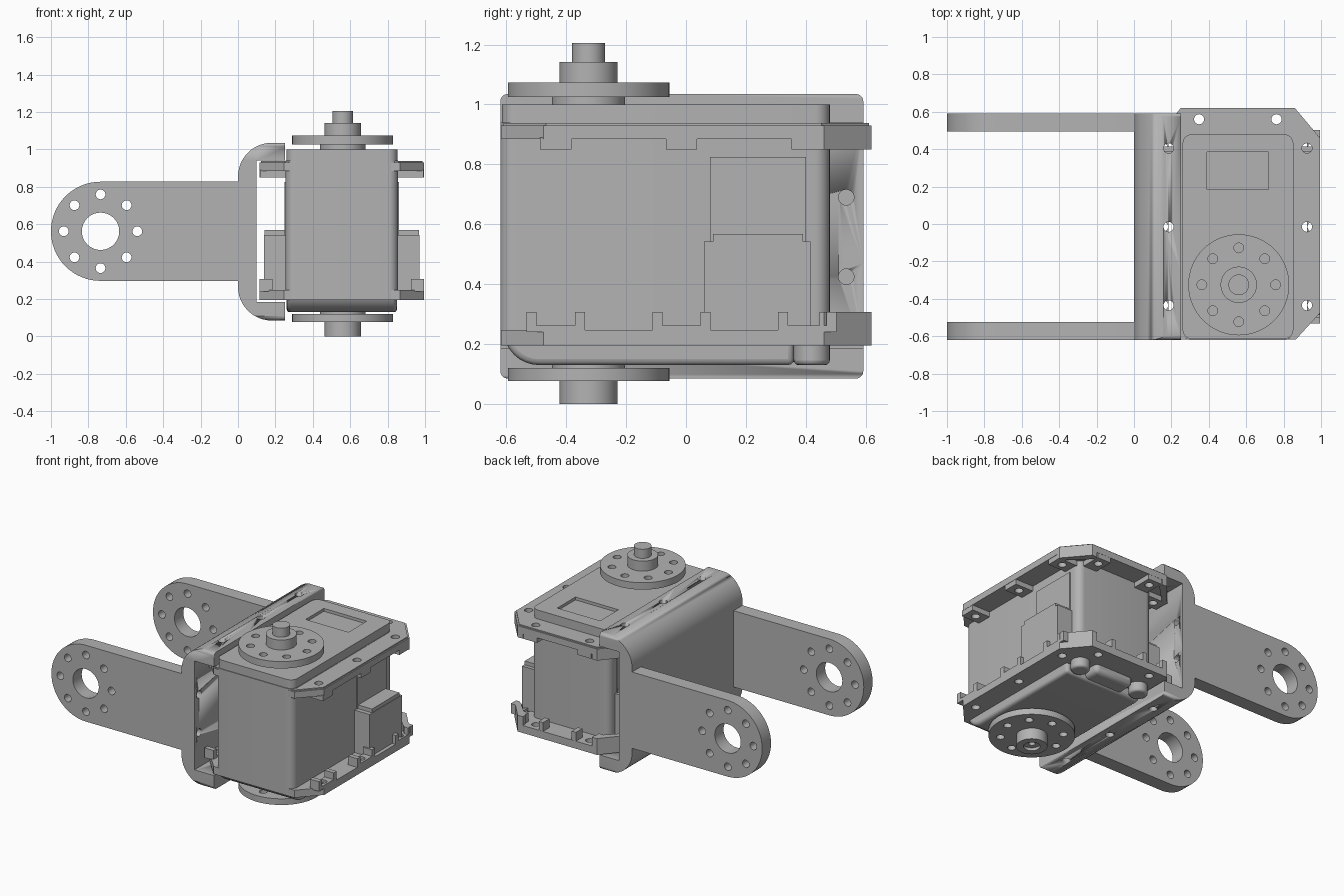
import bpy, bmesh
from math import sin, cos, pi, radians
from mathutils import Matrix

cube = bpy.data.objects.get("Cube")
if cube:
    bpy.data.objects.remove(cube, do_unlink=True)

grey = bpy.data.materials.new("metal_grey")
grey.use_nodes = True
grey.diffuse_color = (0.45, 0.45, 0.45, 1)
grey.node_tree.nodes["Principled BSDF"].inputs["Base Color"].default_value = grey.diffuse_color

# Local x, y, z axes of each drawing plane
PLANES = {
    "XY": Matrix.Identity(3),
    "XZ": Matrix(((1, 0, 0), (0, 0, -1), (0, 1, 0))),
    "YZ": Matrix(((0, 0, 1), (1, 0, 0), (0, 1, 0))),
}


def circle(x, y, r, n=32):
    return [(x + r * cos(2 * pi * i / n), y + r * sin(2 * pi * i / n)) for i in range(n)]


def arc(x, y, r, start, end, n=8):
    angles = [radians(start + (end - start) * i / n) for i in range(n + 1)]
    return [(x + r * cos(a), y + r * sin(a)) for a in angles]


def rect(x0, x1, y0, y1, r=0.0):
    if not r:
        return [(x0, y0), (x1, y0), (x1, y1), (x0, y1)]
    return (arc(x1 - r, y1 - r, r, 0, 90) + arc(x0 + r, y1 - r, r, 90, 180)
            + arc(x0 + r, y0 + r, r, 180, 270) + arc(x1 - r, y0 + r, r, 270, 360))


def ring(x, y, radius, r):
    """Eight small holes around a centre."""
    return [circle(px, py, r, 20) for px, py in circle(x, y, radius, 8)]


def finish(ob):
    bpy.ops.object.select_all(action="DESELECT")
    ob.select_set(True)
    bpy.context.view_layer.objects.active = ob
    bpy.ops.object.shade_smooth_by_angle(angle=radians(35))


def slab(name, outline, low, high, holes=(), plane="XY", bevel=0.0):
    """Extrude a flat outline with holes between two levels."""
    curve = bpy.data.curves.new(name, "CURVE")
    curve.dimensions, curve.fill_mode = "2D", "BOTH"
    curve.extrude = (high - low) / 2
    for loop in [outline, *holes]:
        spline = curve.splines.new("POLY")
        spline.points.add(len(loop) - 1)
        for point, (x, y) in zip(spline.points, loop):
            point.co = (x, y, 0, 1)
        spline.use_cyclic_u = True
    temp = bpy.data.objects.new(name + "_curve", curve)
    bpy.context.collection.objects.link(temp)
    graph = bpy.context.evaluated_depsgraph_get()
    mesh = bpy.data.meshes.new_from_object(temp.evaluated_get(graph))
    bpy.data.objects.remove(temp, do_unlink=True)
    level = (low + high) / 2 * (-1 if plane == "XZ" else 1)
    mesh.transform(PLANES[plane].to_4x4() @ Matrix.Translation((0, 0, level)))
    bm = bmesh.new()
    bm.from_mesh(mesh)
    bmesh.ops.remove_doubles(bm, verts=bm.verts, dist=0.0001)
    bmesh.ops.dissolve_limit(bm, angle_limit=0.01, verts=bm.verts, edges=bm.edges)
    bmesh.ops.recalc_face_normals(bm, faces=bm.faces)
    bm.to_mesh(mesh)
    bm.free()
    mesh.materials.clear()
    mesh.materials.append(grey)
    ob = bpy.data.objects.new(name, mesh)
    bpy.context.collection.objects.link(ob)
    finish(ob)
    if bevel:
        mod = ob.modifiers.new("Bevel", "BEVEL")
        mod.width, mod.segments, mod.limit_method = bevel, 3, "ANGLE"
        mod.angle_limit = radians(50)
    return ob


def boolean(ob, cutter, operation):
    mod = ob.modifiers.new(operation.title(), "BOOLEAN")
    mod.operation, mod.object, mod.solver = operation, cutter, "EXACT"
    cutter.hide_render = True
    cutter.hide_viewport = True
    cutter.display_type = "WIRE"


MID = 0.555                      # centre of the servo in x
HOLE_Y = (-0.435, -0.015, 0.405)  # side screw positions
HOLE_R = 0.027

# Bracket arms
for name, y0, y1 in (("front_arm", -0.62, -0.523), ("back_arm", 0.495, 0.592)):
    outline = arc(-0.735, 0.562, 0.265, 90, 270, 32) + [(0, 0.297), (0, 0.827)]
    slab(name, outline, y0, y1, [circle(-0.735, 0.562, 0.1)] + ring(-0.735, 0.562, 0.197, 0.026), "XZ")

# C-shaped bracket with screw holes
profile = ([(0.25, 1.035)] + arc(0.18, 0.855, 0.18, 90, 180, 12) + arc(0.18, 0.265, 0.18, 180, 270, 12)
           + [(0.25, 0.085), (0.25, 0.185), (0.1, 0.185), (0.1, 0.94), (0.25, 0.94)])
bracket = slab("c_bracket", profile, -0.62, 0.592, plane="XZ")
boolean(bracket, slab("bracket_rounding", rect(-0.62, 0.592, 0.085, 1.035, 0.025), -0.1, 0.4, plane="YZ"), "INTERSECT")
for y in HOLE_Y:
    boolean(bracket, slab("flange_drill", circle(0.185, y, HOLE_R, 20), 0, 1.2), "DIFFERENCE")
for y in (-0.57, 0.535):
    for z in (0.425, 0.69):
        boolean(bracket, slab("web_drill", circle(y, z, 0.026, 20), 0.01, 0.2, plane="YZ"), "DIFFERENCE")

# Servo case and its top cover with a recessed label panel
slab("servo_case", rect(0.255, 0.855, -0.62, 0.48, 0.05), 0.2, 0.94)
label = rect(0.39, 0.72, 0.185, 0.385)
slab("top_cover", rect(0.26, 0.852, -0.615, 0.48, 0.05), 0.93, 0.98)
slab("top_cover_rim", rect(0.26, 0.852, -0.615, 0.48, 0.05), 0.98, 1.0, [label])

# Bottom cover with sloped front and rear corner lobes
slope = arc(-0.49, 0.25, 0.12, 180, 270) + [(0.36, 0.13), (0.36, 0.25)]
slab("bottom_cover", slope, 0.262, 0.85, plane="YZ", bevel=0.03)
slab("bottom_cover_rear", rect(0.4, 0.7, 0.3, 0.47), 0.14, 0.22, bevel=0.03)
for side in (-1, 1):
    slab("bottom_lobe", circle(MID + side * 0.235, 0.42, 0.06), 0.13, 0.22, bevel=0.015)

# Mounting plates, mirrored about the servo centre line
half = [(0.31, -0.618), (0.44, -0.475), (0.44, 0.46), (0.305, 0.62)]
plate = [(MID + x, y) for x, y in half] + [(MID - x, y) for x, y in reversed(half)]
drills = [circle(MID + s * 0.37, y, HOLE_R, 20) for s in (-1, 1) for y in HOLE_Y]
drills += [circle(MID + s * 0.207, 0.56, HOLE_R, 20) for s in (-1, 1)]
slab("top_plate", plate, 0.885, 0.93, drills)
slab("top_plate_lip", [(MID + (x - MID) * 0.98, y * 0.985) for x, y in plate], 0.93, 0.938, drills)
slab("bottom_plate", plate, 0.195, 0.247, drills)


def mirrored(points, side):
    return [(MID + side * x, y) for x, y in points]


for side in (-1, 1):
    # Screw bosses under the top plate and nut pockets on the bottom plate
    for y in HOLE_Y:
        slab("top_boss", mirrored(rect(0.29, 0.438, y - 0.052, y + 0.052), side), 0.85, 0.89,
             [circle(MID + side * 0.37, y, HOLE_R, 20)])
        for end in (-1, 1):
            slab("nut_pocket_wall", mirrored(rect(0.37, 0.44, y + end * 0.064, y + end * 0.097), side), 0.24, 0.308)
        slab("nut_pocket_floor", mirrored(rect(0.37, 0.44, y - 0.07, y + 0.07), side), 0.24, 0.262,
             [circle(MID + side * 0.37 + side * 0.03, y, HOLE_R, 20)])
    x = 0.207
    slab("rear_top_boss", mirrored(rect(x - 0.052, x + 0.052, 0.47, 0.619), side), 0.85, 0.89,
         [circle(MID + side * x, 0.56, HOLE_R, 20)])
    for end in (-1, 1):
        slab("rear_pocket_wall", mirrored(rect(x + end * 0.064, x + end * 0.097, 0.55, 0.619), side), 0.24, 0.308)

    # Thick chamfered corners
    corner = [(0.44, 0.46), (0.305, 0.62), (0.265, 0.62), (0.265, 0.59), (0.41, 0.445), (0.44, 0.445)]
    slab("top_corner_pad", mirrored(corner, side), 0.85, 0.89)
    slab("bottom_corner_pad", mirrored(corner, side), 0.24, 0.308)

    # Cable housing and flat panel on each side
    slab("cable_housing", mirrored(rect(0.28, 0.415, 0.06, 0.415), side), 0.24, 0.542)
    slab("cable_housing_cap", mirrored(rect(0.28, 0.412, 0.09, 0.39), side), 0.54, 0.568)
    slab("side_panel", mirrored(rect(0.29, 0.306, 0.08, 0.4), side), 0.247, 0.825)

# Servo horns
HX, HY = 0.56, -0.325


def drum(name, r, low, high, bore=0.0, holes=()):
    inner = [circle(HX, HY, bore, 24)] if bore else []
    slab(name, circle(HX, HY, r, 64), low, high, inner + list(holes))


horn_holes = ring(HX, HY, 0.197, 0.026)
drum("top_neck", 0.122, 0.99, 1.03)
drum("top_horn", 0.27, 1.025, 1.073, holes=horn_holes)
drum("top_hub", 0.097, 1.07, 1.142)
drum("top_shaft", 0.055, 1.14, 1.205)
drum("bottom_neck", 0.122, 0.115, 0.14)
drum("bottom_horn", 0.27, 0.077, 0.12, holes=horn_holes)
drum("bottom_hub", 0.097, 0.0, 0.08, bore=0.052)
drum("bottom_screw", 0.052, 0.02, 0.08, bore=0.02)
